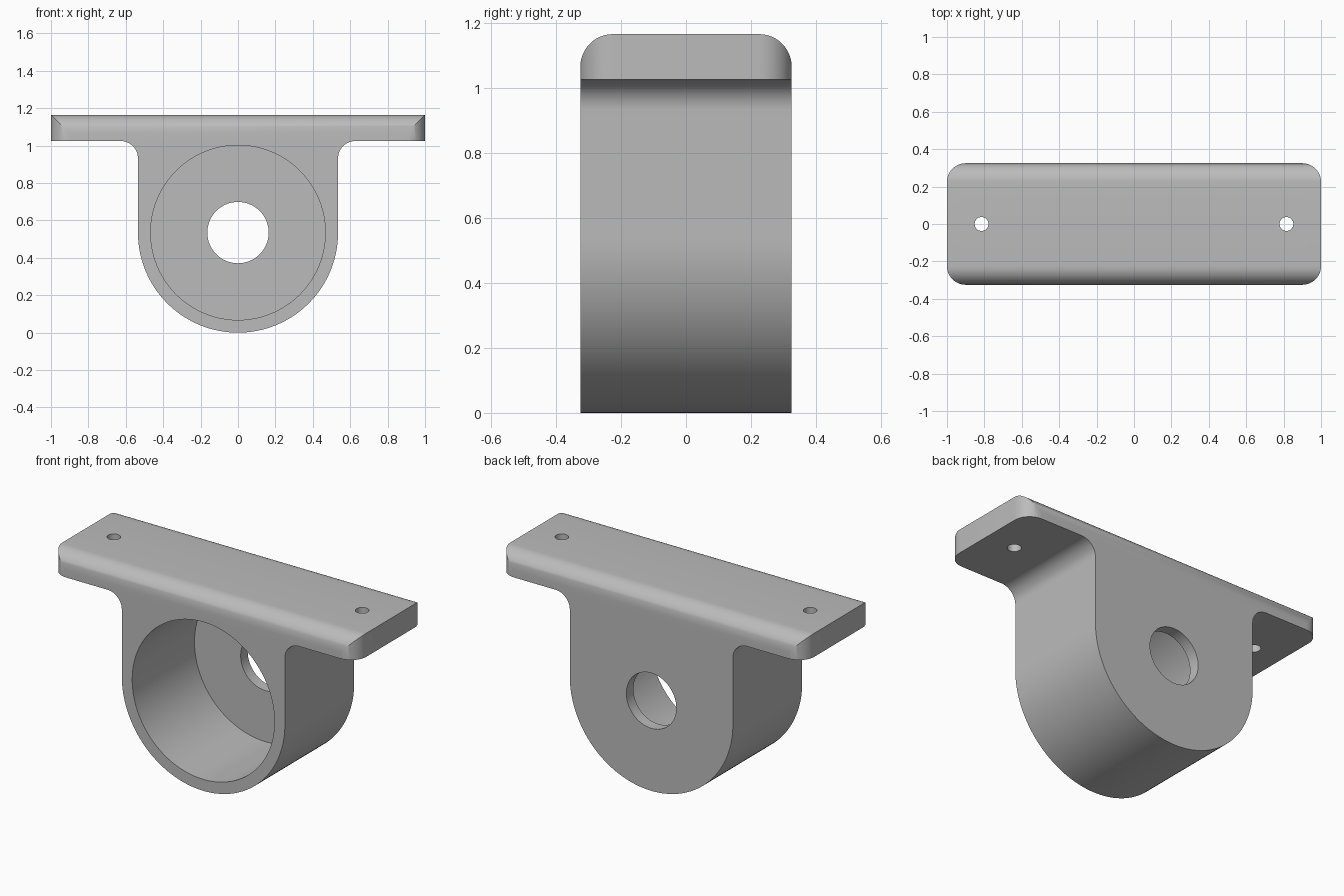
import bpy, bmesh
from math import sin, cos, pi, radians

cube = bpy.data.objects.get("Cube")
if cube:
    bpy.data.objects.remove(cube, do_unlink=True)

HALF_DEPTH = 0.325
TOP, PLATE_BOTTOM = 1.165, 1.025
RADIUS = 0.535          # rounded housing, also the height of its axis
FILLET = 0.093
CORNER = 0.1
BACK_WALL = 0.066

grey = bpy.data.materials.new("plain grey")
grey.use_nodes = True
grey.diffuse_color = (0.5, 0.5, 0.5, 1)
grey.node_tree.nodes["Principled BSDF"].inputs["Base Color"].default_value = (0.5, 0.5, 0.5, 1)


def arc(cx, cz, r, start, end, steps):
    angles = [radians(start + (end - start) * i / steps) for i in range(steps + 1)]
    return [(cx + r * cos(a), cz + r * sin(a)) for a in angles]


# Right half of the outline, from the bottom of the housing to the plate top
half = arc(0, RADIUS, RADIUS, -90, 0, 32)
half += arc(RADIUS + FILLET, PLATE_BOTTOM - FILLET, FILLET, 180, 90, 12)
half += [(1, PLATE_BOTTOM), (1, TOP)]
outline = half + [(-x, z) for x, z in reversed(half[1:])]

# Extrude the outline through the depth
bm = bmesh.new()
front = bm.faces.new([bm.verts.new((x, -HALF_DEPTH, z)) for x, z in outline])
extruded = bmesh.ops.extrude_face_region(bm, geom=[front])["geom"]
moved = [g for g in extruded if isinstance(g, bmesh.types.BMVert)]
bmesh.ops.translate(bm, verts=moved, vec=(0, 2 * HALF_DEPTH, 0))
bmesh.ops.recalc_face_normals(bm, faces=bm.faces)

# Round the four upright corners of the plate
corners = [e for e in bm.edges if all(abs(v.co.x) > 0.99 for v in e.verts)
           and abs(e.verts[0].co.y - e.verts[1].co.y) < 0.01]
bmesh.ops.bevel(bm, geom=corners, offset=CORNER, segments=12, profile=0.5, affect='EDGES')
mesh = bpy.data.meshes.new("bearing_bracket")
bm.to_mesh(mesh)
bm.free()
bracket = bpy.data.objects.new("bearing_bracket", mesh)
bpy.context.collection.objects.link(bracket)
mesh.materials.append(grey)


def drill(name, radius, depth, location, tilt, sides):
    bpy.ops.mesh.primitive_cylinder_add(vertices=sides, radius=radius, depth=depth,
                                        location=location, rotation=(tilt, 0, 0))
    cutter = bpy.context.object
    cutter.name = name
    cutter.hide_render = True
    cutter.data.materials.append(grey)
    mod = bracket.modifiers.new(name, 'BOOLEAN')
    mod.operation, mod.solver, mod.object = 'DIFFERENCE', 'EXACT', cutter
    bpy.ops.object.select_all(action='DESELECT')
    bracket.select_set(True)
    bpy.context.view_layer.objects.active = bracket
    bpy.ops.object.modifier_apply(modifier=name)
    bpy.data.objects.remove(cutter, do_unlink=True)


# Blind bore from the front, shaft hole through the back wall, two screw holes
drill("bore_cutter", 0.467, 2 * (2 * HALF_DEPTH - BACK_WALL),
      (0, -HALF_DEPTH, RADIUS), pi / 2, 96)
drill("shaft_hole_cutter", 0.164, 1, (0, HALF_DEPTH, RADIUS), pi / 2, 64)
for side in (-1, 1):
    drill("screw_hole_cutter", 0.037, 0.4, (side * 0.815, 0, TOP), 0, 32)

bpy.ops.object.shade_smooth_by_angle(angle=radians(30))
